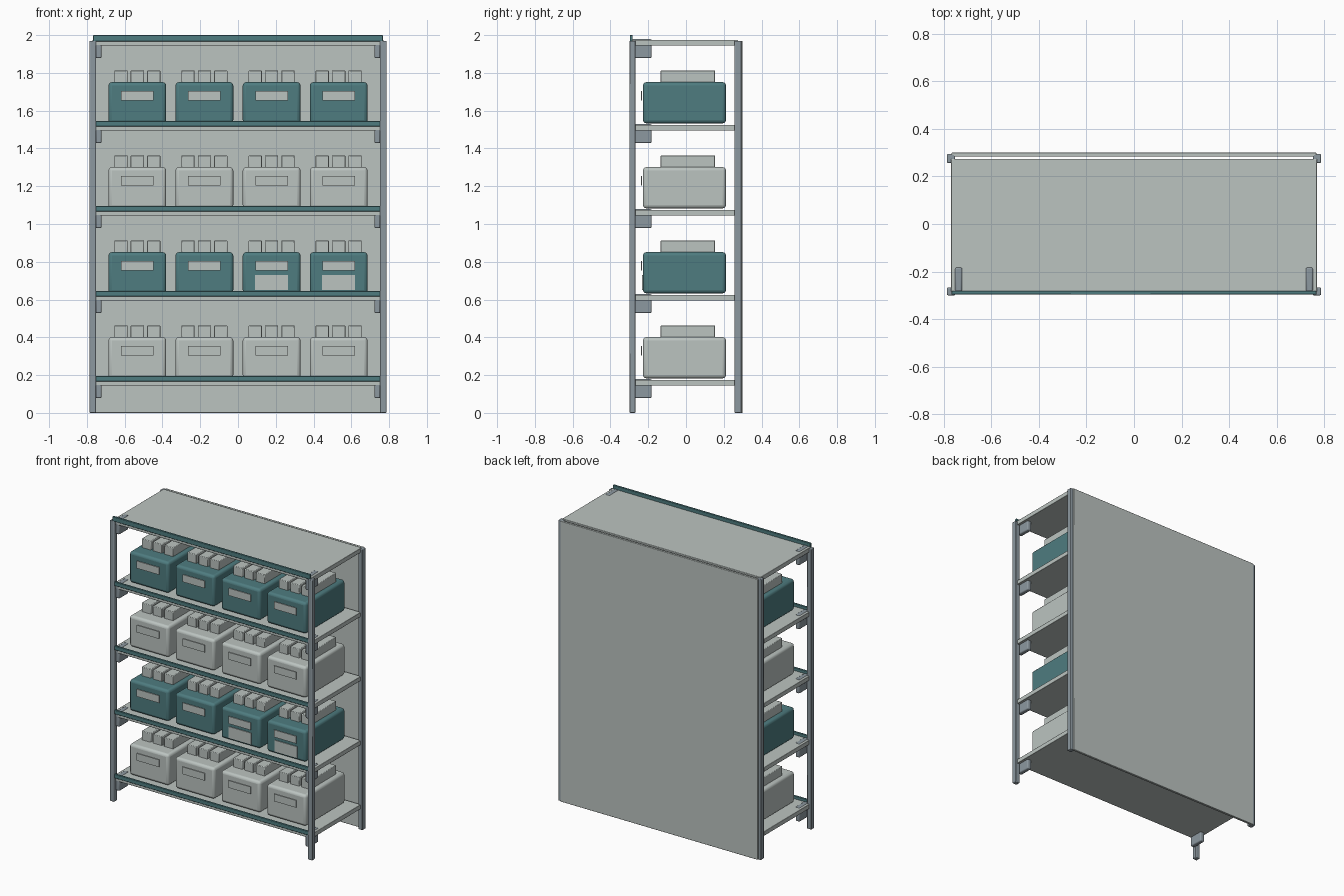
import bpy

if "Cube" in bpy.data.objects:
    bpy.data.objects.remove(bpy.data.objects["Cube"])


def material(name, rgb):
    m = bpy.data.materials.new(name)
    m.diffuse_color = (*rgb, 1.0)
    m.use_nodes = True
    m.node_tree.nodes["Principled BSDF"].inputs["Base Color"].default_value = m.diffuse_color
    return m


LIGHT = material("pale_grey", (0.50, 0.55, 0.53))
TEAL = material("muted_teal", (0.077, 0.202, 0.216))
STEEL = material("steel_grey", (0.265, 0.315, 0.35))


def box(name, x, y, z, mat, bevel=0.0, segments=2):
    """Box from (min, max) ranges on each axis, with optional rounded edges."""
    centre = [(a + b) / 2 for a, b in (x, y, z)]
    bpy.ops.mesh.primitive_cube_add(size=1, location=centre)
    ob = bpy.context.object
    ob.name = name
    ob.scale = [b - a for a, b in (x, y, z)]
    bpy.ops.object.transform_apply(location=False, rotation=False, scale=True)
    ob.data.materials.append(mat)
    if bevel:
        mod = ob.modifiers.new("rounded_edges", "BEVEL")
        mod.width = bevel
        mod.segments = segments
        bpy.ops.object.shade_smooth_by_angle()
    return ob


def mirrored_x(a, b, side):
    return tuple(sorted((a * side, b * side)))


# Upright posts
for side in (-1, 1):
    x = mirrored_x(0.752, 0.786, side)
    box("front_post", x, (-0.30, -0.267), (0, 1.97), STEEL, 0.004)
    box("back_post", x, (0.257, 0.294), (0, 1.97), STEEL, 0.004)

# Back panel
box("back_panel", (-0.767, 0.767), (0.283, 0.30), (0, 1.97), LIGHT, 0.003)

BOX_X = (-0.533, -0.178, 0.178, 0.533)
for row in range(5):
    top = 0.175 + 0.45 * row

    # Shelf board, front lip and corner brackets
    box("shelf", (-0.77, 0.77), (-0.285, 0.274 if row == 4 else 0.265),
        (top - 0.031, top), LIGHT, 0.003)
    box("shelf_lip", (-0.767, 0.767), (-0.297, -0.282),
        (top - 0.008, top + 0.025 if row == 4 else top + 0.02), TEAL, 0.003)
    for side in (-1, 1):
        box("shelf_bracket", mirrored_x(0.722, 0.753, side), (-0.285, -0.182),
            (top - 0.097, top + 0.004), STEEL, 0.007)

    if row == 4:
        continue

    # Storage bins with contents and label plates
    for col, cx in enumerate(BOX_X):
        box("storage_bin", (cx - 0.153, cx + 0.153), (-0.228, 0.212),
            (top + 0.008, top + 0.226), TEAL if row % 2 else LIGHT, 0.018, 3)
        for dx in (-0.087, 0, 0.087):
            box("bin_contents", (cx + dx - 0.035, cx + dx + 0.035),
                (-0.134, 0.154), (top + 0.215, top + 0.288), LIGHT, 0.004)
        box("bin_label", (cx - 0.086, cx + 0.086), (-0.239, -0.234),
            (top + 0.129, top + 0.18), LIGHT)
        if row == 1 and col > 1:
            box("lower_label", (cx - 0.087, cx + 0.087), (-0.233, -0.226),
                (top + 0.025, top + 0.105), LIGHT)
